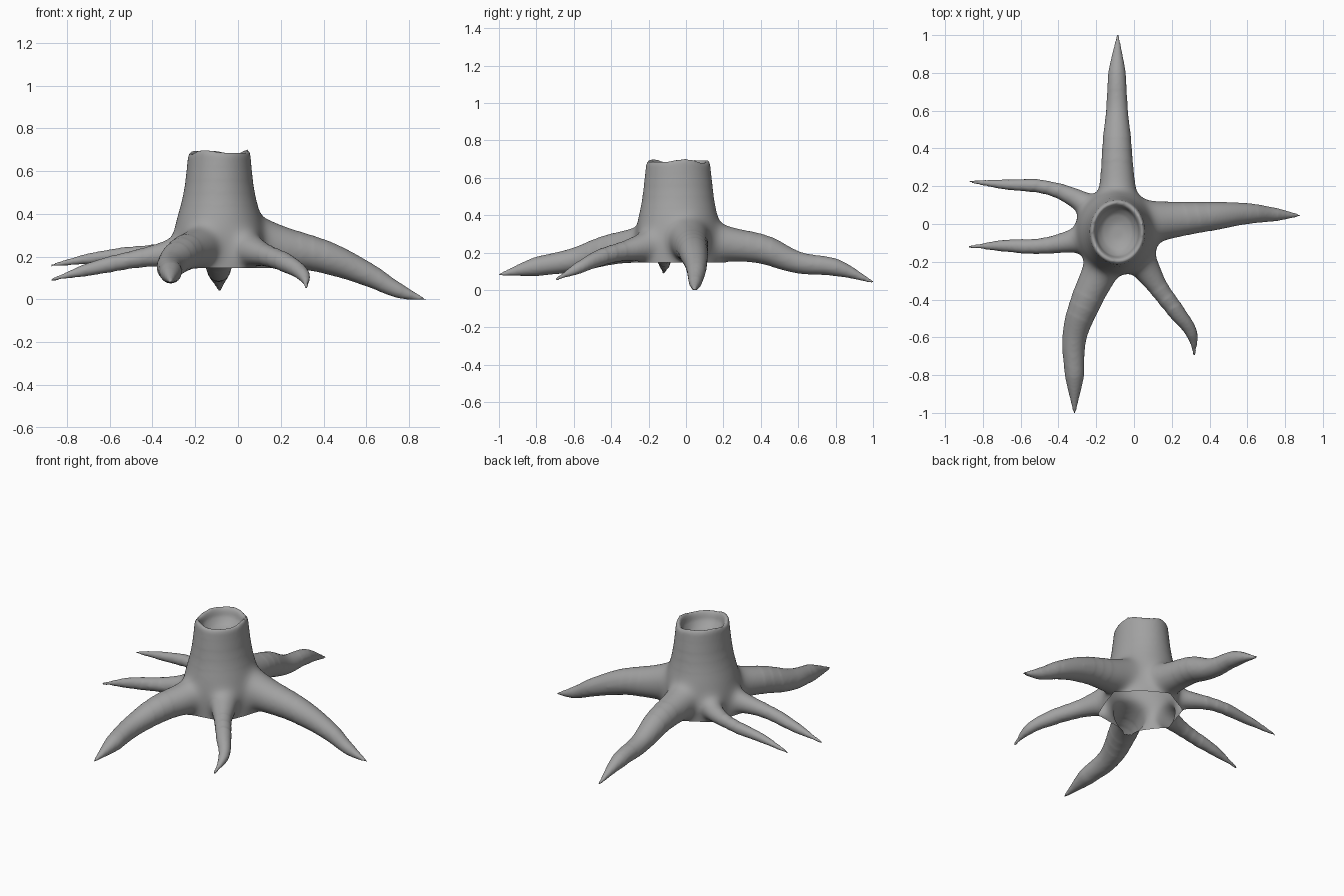
import bpy, bmesh, math
from mathutils import Vector

if "Cube" in bpy.data.objects:
    bpy.data.objects.remove(bpy.data.objects["Cube"])

CX, CY, BASE = -0.088, -0.042, 0.148

# Trunk: lathed profile (radius, height) with a rim and a dished cup on top
profile = [(0.226, 0.04), (0.226, 0.16), (0.224, 0.22), (0.218, 0.30), (0.200, 0.38),
           (0.176, 0.46), (0.160, 0.54), (0.151, 0.62), (0.146, 0.672), (0.138, 0.692),
           (0.126, 0.690), (0.117, 0.672), (0.110, 0.640), (0.085, 0.605), (0.04, 0.585)]
N = 48
bm = bmesh.new()
rings = []
for r, z in profile:
    t = min(1, max(0, (z - 0.2) / 0.35))
    ring = []
    for i in range(N):
        a = 2 * math.pi * i / N
        wave = 0.007 * math.sin(3 * a + 1.2) + 0.004 * math.sin(5 * a)
        dz = wave * max(0, (z - 0.6) / 0.09)
        ring.append(bm.verts.new((CX + r * math.cos(a),
                                  CY + r * (1 + 0.17 * t) * math.sin(a), z + dz)))
    rings.append(ring)
for lo, hi in zip(rings, rings[1:]):
    for i in range(N):
        j = (i + 1) % N
        bm.faces.new((lo[i], lo[j], hi[j], hi[i]))
bm.faces.new(rings[0][::-1])
bm.faces.new(rings[-1])

# Roots: x, y, z, radius along each path
roots = [
    [(0.0, 0.0, 0.30, 0.13), (0.18, 0.02, 0.25, 0.105), (0.4, 0.04, 0.20, 0.079),
     (0.6, 0.055, 0.12, 0.057), (0.75, 0.05, 0.042, 0.036), (0.882, 0.045, -0.004, 0.006)],
    [(-0.09, 0.05, 0.29, 0.12), (-0.088, 0.2, 0.25, 0.1), (-0.09, 0.4, 0.22, 0.082),
     (-0.09, 0.6, 0.147, 0.059), (-0.09, 0.8, 0.12, 0.047), (-0.086, 1.006, 0.040, 0.006)],
    [(-0.15, 0.03, 0.25, 0.09), (-0.28, 0.12, 0.222, 0.062), (-0.45, 0.19, 0.215, 0.042),
     (-0.7, 0.210, 0.19, 0.027), (-0.88, 0.226, 0.158, 0.006)],
    [(-0.15, -0.05, 0.27, 0.1), (-0.3, -0.085, 0.222, 0.07), (-0.5, -0.117, 0.185, 0.046),
     (-0.7, -0.115, 0.14, 0.032), (-0.88, -0.12, 0.090, 0.006)],
    [(-0.12, -0.1, 0.29, 0.12), (-0.175, -0.24, 0.245, 0.1), (-0.25, -0.4, 0.217, 0.087),
     (-0.315, -0.6, 0.16, 0.065), (-0.315, -0.8, 0.125, 0.052), (-0.315, -1.006, 0.080, 0.006)],
    [(-0.01, -0.11, 0.27, 0.1), (0.06, -0.23, 0.23, 0.08), (0.135, -0.345, 0.205, 0.057),
     (0.225, -0.465, 0.17, 0.046), (0.305, -0.58, 0.115, 0.033), (0.320, -0.70, 0.054, 0.006)],
]


def add_root(points):
    cu = bpy.data.curves.new("root_path", 'CURVE')
    cu.dimensions = '3D'
    cu.bevel_depth = 1.0
    cu.bevel_resolution = 6
    cu.use_fill_caps = True
    sp = cu.splines.new('BEZIER')
    sp.bezier_points.add(len(points) - 1)
    for p, (x, y, z, r) in zip(sp.bezier_points, points):
        p.co = (x, y, z)
        p.radius = r
        p.handle_left_type = p.handle_right_type = 'AUTO'
    ob = bpy.data.objects.new("root_path", cu)
    bpy.context.collection.objects.link(ob)
    bpy.context.view_layer.update()
    dg = bpy.context.evaluated_depsgraph_get()
    me = bpy.data.meshes.new_from_object(ob.evaluated_get(dg))
    bm.from_mesh(me)
    bpy.data.objects.remove(ob)


for path in roots:
    add_root(path)
bmesh.ops.remove_doubles(bm, verts=bm.verts, dist=1e-5)
bmesh.ops.recalc_face_normals(bm, faces=bm.faces)

# Fuse trunk and roots into one skin
me = bpy.data.meshes.new("tree_stump")
bm.to_mesh(me)
bm.free()
stump = bpy.data.objects.new("tree_stump", me)
bpy.context.collection.objects.link(stump)
bpy.context.view_layer.objects.active = stump
stump.select_set(True)
mod = stump.modifiers.new("fuse", 'REMESH')
mod.mode = 'VOXEL'
mod.voxel_size = 0.009
bpy.ops.object.modifier_apply(modifier=mod.name)


def dist(v):
    return math.hypot(v.co.x - CX, v.co.y - CY)


def smooth(verts, times):
    for _ in range(times):
        bmesh.ops.smooth_vert(bm, verts=verts, factor=0.5, use_axis_x=True,
                              use_axis_y=True, use_axis_z=True)


# Blend the root junctions, lightly soften the rest
bm = bmesh.new()
bm.from_mesh(stump.data)
smooth(list(bm.verts), 2)
smooth([v for v in bm.verts if dist(v) < 0.75 and v.co.z < 0.62], 6)
for reach, top in ((0.50, 0.56), (0.44, 0.50), (0.38, 0.44)):
    smooth([v for v in bm.verts if dist(v) < reach and 0.09 < v.co.z < top], 20)

# Open the underside of the trunk with a flat cut
near = [f for f in bm.faces if all(dist(v) < 0.29 for v in f.verts)]
geom = near + list({e for f in near for e in f.edges}) + list({v for f in near for v in f.verts})
bmesh.ops.bisect_plane(bm, geom=geom, plane_co=Vector((0, 0, BASE)),
                       plane_no=Vector((0, 0, 1)), clear_inner=False)
gone = [f for f in bm.faces if f.calc_center_median().z < BASE - 1e-5
        and all(dist(v) < 0.29 for v in f.verts)]
bmesh.ops.delete(bm, geom=gone, context='FACES')
for v in bm.verts:
    v.co.z = max(v.co.z, 0.0)
bm.to_mesh(stump.data)
bm.free()
bpy.ops.object.shade_smooth()

# Dark grey wood
mat = bpy.data.materials.new("dark_wood")
mat.diffuse_color = (0.36, 0.36, 0.36, 1)
mat.use_nodes = True
mat.node_tree.nodes["Principled BSDF"].inputs["Base Color"].default_value = mat.diffuse_color
stump.data.materials.append(mat)
